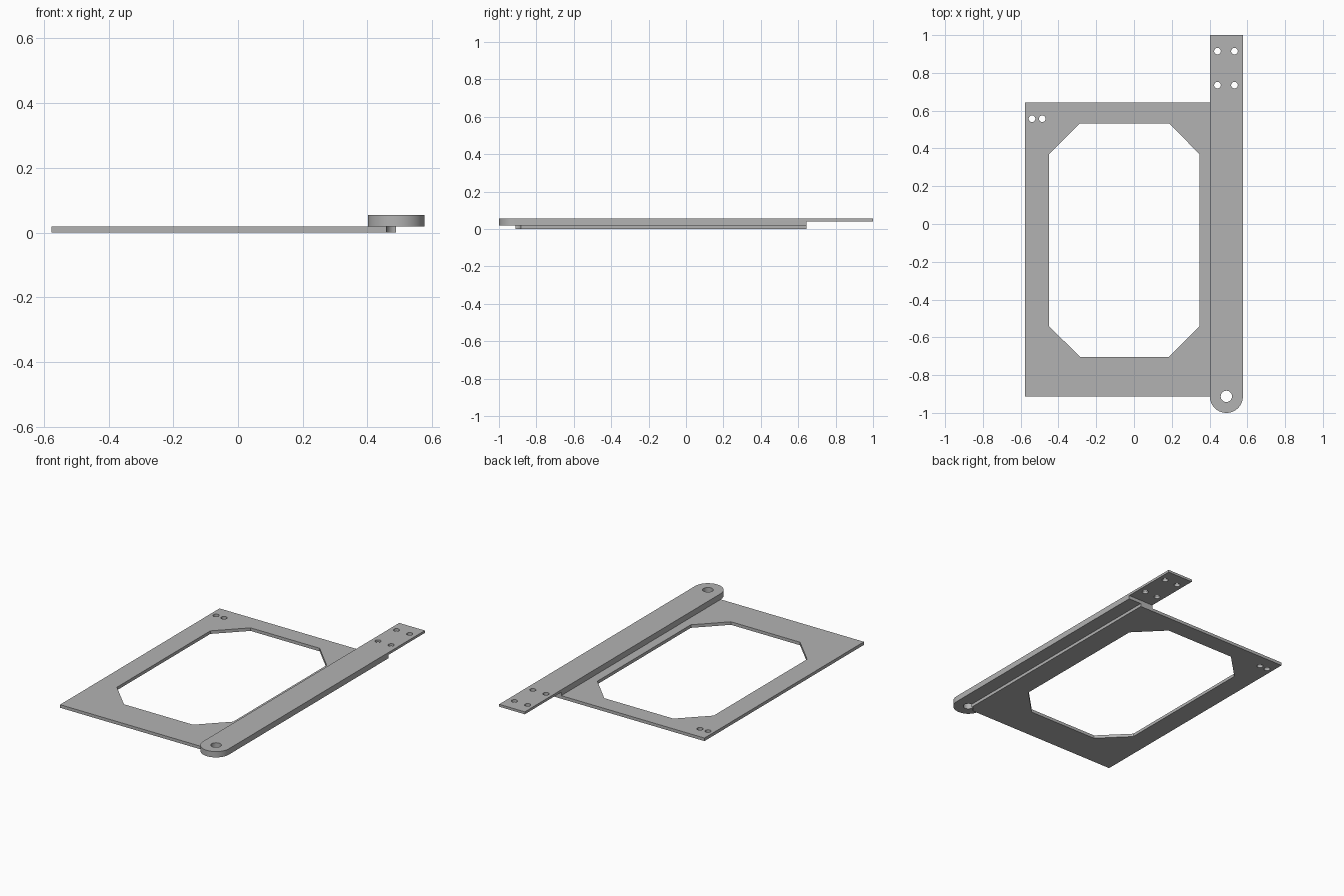
import bpy
import bmesh
from math import cos, sin, pi

cube = bpy.data.objects.get("Cube")
if cube:
    bpy.data.objects.remove(cube)

metal = bpy.data.materials.new("plain grey")
metal.use_nodes = True
GREY = (0.45, 0.45, 0.45, 1)
metal.diffuse_color = GREY
metal.node_tree.nodes["Principled BSDF"].inputs["Base Color"].default_value = GREY

PLATE_TOP, TAB_BOTTOM, ARM_TOP = 0.019, 0.04, 0.055
PLATE_BACK = 0.644
PIVOT_X, PIVOT_Y, ARM_R = 0.489, -0.9125, 0.0875


def arc(x, y, r, start=0, end=2 * pi, n=32):
    return [(x + r * cos(start + (end - start) * i / n),
             y + r * sin(start + (end - start) * i / n)) for i in range(n + 1)]


def hole(x, y, r=0.0175):
    return arc(x, y, r)[:-1]


def rectangle(x0, x1, y0, y1):
    return [(x0, y0), (x1, y0), (x1, y1), (x0, y1)]


def slab(name, loops, z0, z1):
    """Extrude an outline with holes from z0 to z1."""
    bm = bmesh.new()
    edges = []
    for loop in loops:
        vs = [bm.verts.new((x, y, z0)) for x, y in loop]
        edges += [bm.edges.new((a, b)) for a, b in zip(vs, vs[1:] + vs[:1])]
    bmesh.ops.triangle_fill(bm, edges=edges, use_beauty=True)
    top = bmesh.ops.extrude_face_region(bm, geom=bm.faces[:], use_keep_orig=True)
    verts = [g for g in top["geom"] if isinstance(g, bmesh.types.BMVert)]
    bmesh.ops.translate(bm, verts=verts, vec=(0, 0, z1 - z0))
    bmesh.ops.recalc_face_normals(bm, faces=bm.faces[:])
    mesh = bpy.data.meshes.new(name)
    bm.to_mesh(mesh)
    bm.free()
    mesh.materials.append(metal)
    ob = bpy.data.objects.new(name, mesh)
    bpy.context.collection.objects.link(ob)
    return ob


def activate(ob):
    bpy.ops.object.select_all(action="DESELECT")
    ob.select_set(True)
    bpy.context.view_layer.objects.active = ob


# Frame plate: pivot notch in one corner, chamfered window, two corner holes
outline = [(-0.577, PIVOT_Y)] + arc(PIVOT_X, PIVOT_Y, 0.03, pi, pi / 2, 8)
outline += [(PIVOT_X, PLATE_BACK), (-0.577, PLATE_BACK)]
window = [(-0.287, -0.703), (0.185, -0.703), (0.346, -0.541), (0.346, 0.371),
          (0.185, 0.533), (-0.287, 0.533), (-0.449, 0.371), (-0.449, -0.541)]
plate = slab("frame_plate", [outline, window, hole(-0.54, 0.557), hole(-0.486, 0.557)],
             0, PLATE_TOP)

# Arm: rounded pivot end and drilled tab
arm_outline = arc(PIVOT_X, PIVOT_Y, ARM_R, pi, 2 * pi)
arm_outline += [(PIVOT_X + ARM_R, 1), (PIVOT_X - ARM_R, 1)]
tab_holes = [hole(x, y) for x in (0.442, 0.532) for y in (0.735, 0.915)]
arm = slab("pivot_arm", [arm_outline, hole(PIVOT_X, PIVOT_Y, 0.03)] + tab_holes,
           PLATE_TOP, ARM_TOP)

# Thin the tab from below
cutter = slab("tab_cutter", [rectangle(0.3, 0.7, PLATE_BACK, 1.1)], -0.1, TAB_BOTTOM)
cutter.hide_render = True
cut = arm.modifiers.new("thin_tab", "BOOLEAN")
cut.operation = "DIFFERENCE"
cut.solver = "EXACT"
cut.object = cutter
activate(arm)
bpy.ops.object.modifier_apply(modifier=cut.name)
bpy.data.objects.remove(cutter)

for part in (plate, arm):
    activate(part)
    bpy.ops.object.shade_smooth_by_angle(angle=pi / 6)
